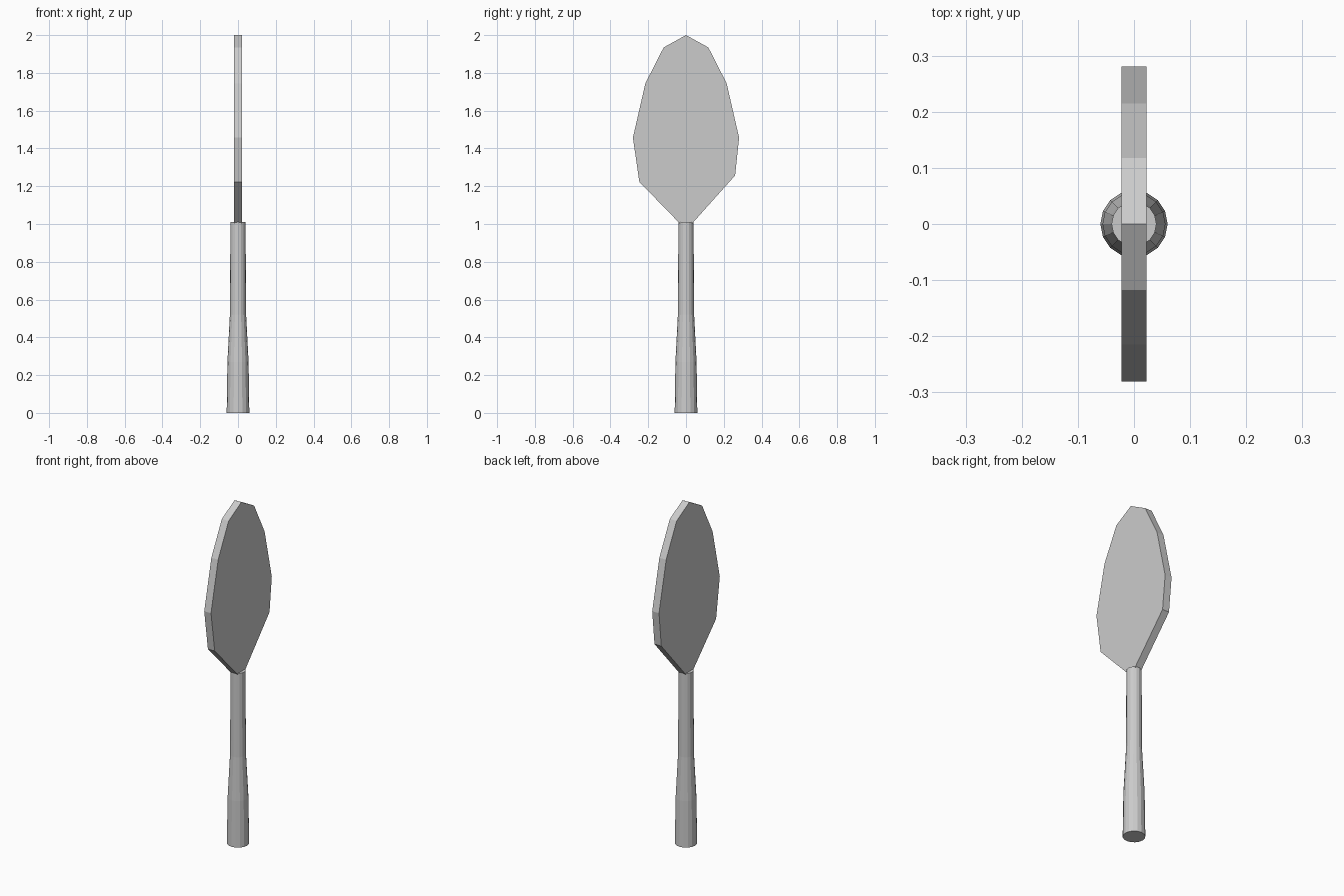
import bpy, bmesh, math

if "Cube" in bpy.data.objects:
    bpy.data.objects.remove(bpy.data.objects["Cube"])


def make_object(name, bm):
    bmesh.ops.recalc_face_normals(bm, faces=bm.faces[:])
    mesh = bpy.data.meshes.new(name)
    bm.to_mesh(mesh)
    bm.free()
    obj = bpy.data.objects.new(name, mesh)
    bpy.context.collection.objects.link(obj)
    return obj


# Handle: tapered stack of rings, thicker at the grip
SIDES = 16
bm = bmesh.new()
rings = []
for radius, z in [(0.06, 0.0), (0.056, 0.27), (0.043, 0.52), (0.040, 1.01)]:
    rings.append([bm.verts.new((radius * math.cos(2 * math.pi * i / SIDES),
                                radius * math.sin(2 * math.pi * i / SIDES), z))
                  for i in range(SIDES)])
for low, high in zip(rings, rings[1:]):
    for i in range(SIDES):
        j = (i + 1) % SIDES
        bm.faces.new((low[i], low[j], high[j], high[i]))
bm.faces.new(rings[0])
bm.faces.new(rings[-1])
make_object("handle", bm)

# Blade: flat faceted paddle outline in the YZ plane, given thickness along x
THICKNESS = 0.044
outline = [(0.0, 2.0), (0.118, 1.935), (0.215, 1.745), (0.281, 1.457),
           (0.26, 1.257), (0.033, 1.003), (-0.033, 1.003),
           (-0.247, 1.223), (-0.281, 1.457), (-0.215, 1.745), (-0.118, 1.935)]
bm = bmesh.new()
face = bm.faces.new([bm.verts.new((-THICKNESS / 2, y, z)) for y, z in outline])
extruded = bmesh.ops.extrude_face_region(bm, geom=[face], use_keep_orig=True)
moved = [g for g in extruded["geom"] if isinstance(g, bmesh.types.BMVert)]
bmesh.ops.translate(bm, verts=moved, vec=(THICKNESS, 0, 0))
make_object("blade", bm)
